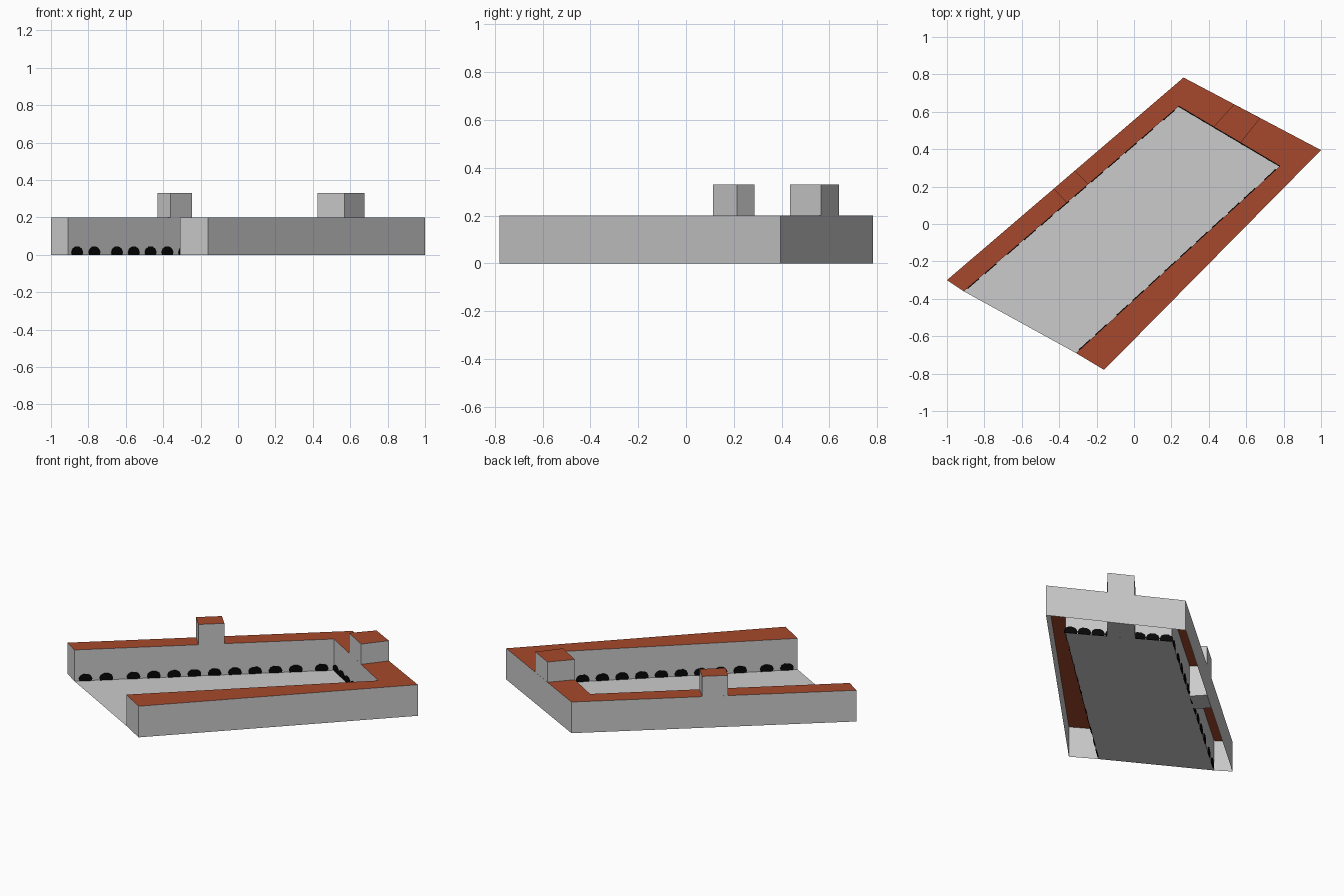
import bpy, bmesh
from mathutils import Vector

if "Cube" in bpy.data.objects:
    bpy.data.objects.remove(bpy.data.objects["Cube"])


def material(name, rgb):
    m = bpy.data.materials.new(name)
    m.diffuse_color = (*rgb, 1)
    m.use_nodes = True
    m.node_tree.nodes["Principled BSDF"].inputs["Base Color"].default_value = m.diffuse_color
    return m


STONE = material("pale_grey_stone", (0.60, 0.60, 0.60))
TILE = material("red_roof_tile", (0.38, 0.066, 0.025))
DARK = material("black_opening", (0.002, 0.002, 0.002))


def finish(name, bm, mats):
    me = bpy.data.meshes.new(name)
    bm.to_mesh(me)
    bm.free()
    for m in mats:
        me.materials.append(m)
    ob = bpy.data.objects.new(name, me)
    bpy.context.collection.objects.link(ob)
    return ob


def prism(name, pts, top, closed_bottom):
    """Vertical block from a counter-clockwise plan, with a red top."""
    bm = bmesh.new()
    lo = [bm.verts.new((x, y, 0)) for x, y in pts]
    hi = [bm.verts.new((x, y, top)) for x, y in pts]
    n = len(pts)
    for i in range(n):
        j = (i + 1) % n
        bm.faces.new((lo[i], lo[j], hi[j], hi[i]))
    roof = bm.faces.new(hi)
    roof.material_index = 1
    if closed_bottom:
        bm.faces.new(lo[::-1])
    return finish(name, bm, [STONE, TILE])


# Plan corners: outer and inner outline of the three-sided building
A, B, C, D = (-1, -0.30), (0.265, 0.783), (1.0, 0.395), (-0.16, -0.78)
a, b, c, d = (-0.91, -0.36), (0.24, 0.63), (0.78, 0.31), (-0.31, -0.69)

# U-shaped wings, open underneath
prism("wings", [D, C, B, A, a, b, c, d], 0.2, False)

# Towers over the left and rear wings
prism("left_tower", [(-0.36, 0.1135), (-0.245, 0.2125),
                     (-0.315, 0.286), (-0.43, 0.188)], 0.33, True)
prism("rear_tower", [(0.425, 0.52), (0.57, 0.435),
                     (0.675, 0.566), (0.535, 0.64)], 0.33, True)

# Courtyard floor
bm = bmesh.new()
bm.faces.new([bm.verts.new((x, y, 0)) for x, y in (a, d, c, b)])
finish("courtyard_floor", bm, [STONE])

# Arched openings along the courtyard walls, as thin plates
HALF = [(0.036, 0), (0.04, 0.014), (0.032, 0.032), (0.013, 0.043)]
ARCH = HALF + [(-u, z) for u, z in reversed(HALF)]


def arcade(name, start, end, positions):
    p, q = Vector((*start, 0)), Vector((*end, 0))
    along = (q - p).normalized()
    side = Vector((-along.y, along.x, 0)) * 0.004
    bm = bmesh.new()
    for t in positions:
        base = p.lerp(q, t)
        rings = [[bm.verts.new(base + along * u + Vector((0, 0, z)) + side * s)
                  for u, z in ARCH] for s in (-1, 1)]
        bm.faces.new(rings[0])
        bm.faces.new(rings[1][::-1])
        for i in range(len(ARCH)):
            j = (i + 1) % len(ARCH)
            bm.faces.new((rings[0][j], rings[0][i], rings[1][i], rings[1][j]))
    bmesh.ops.recalc_face_normals(bm, faces=bm.faces)
    finish(name, bm, [DARK])


long_side = [0.043, 0.123] + [0.228 + 0.0781 * i for i in range(9)] + [0.953]
rear_side = [0.048 + 0.1285 * i for i in range(8)]
arcade("left_arches", a, b, long_side)
arcade("right_arches", d, c, long_side)
arcade("rear_arches", c, b, rear_side)
